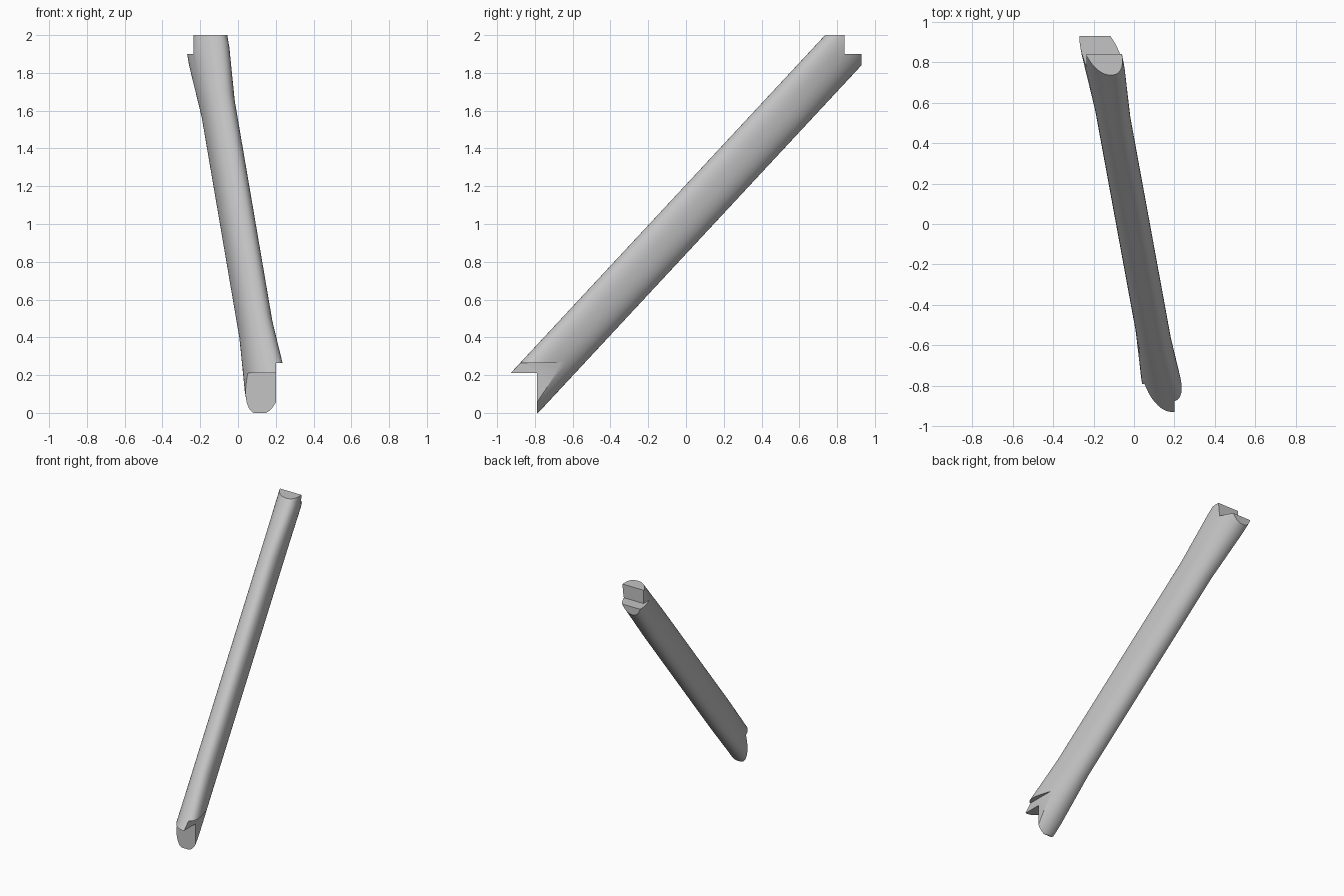
import bpy, bmesh, math
from mathutils import Vector

old = bpy.data.objects.get("Cube")
if old:
    bpy.data.objects.remove(old, do_unlink=True)

# One plain grey material
grey = bpy.data.materials.new("plain grey")
grey.use_nodes = True
colour = (0.55, 0.55, 0.55, 1)
grey.diffuse_color = colour
grey.node_tree.nodes["Principled BSDF"].inputs["Base Color"].default_value = colour

SIDES = 48
HALF_DEPTH, HALF_WIDTH, POWER = 0.125, 0.083, 2.3
ALONG = Vector((-0.125, 0.681, 0.732))   # run of the strut
ACROSS = Vector((0, -0.732, 0.681))      # towards its upper edge
CENTRE = Vector((-0.005, 0, 1.025))


def rounded(value):
    return math.copysign(abs(value) ** (2 / POWER), value)


def section(distance):
    """Leaning oval section that flares near both ends."""
    flare = min(1, max(0, (abs(distance) - 0.8) / 0.38))
    lean = 0.2 + 0.14 * flare
    width = HALF_WIDTH * (1 + 0.14 * flare)
    for i in range(SIDES):
        angle = math.tau * i / SIDES
        depth = HALF_DEPTH * rounded(math.sin(angle))
        side = Vector((width * rounded(math.cos(angle)) + lean * depth, 0, 0))
        yield CENTRE + ALONG * distance + ACROSS * depth + side


# Strut body, lofted past both ends
bm = bmesh.new()
stations = (-1.6, -1.18, -0.99, -0.8, -0.4, 0, 0.4, 0.8, 0.99, 1.18, 1.6)
rings = [[bm.verts.new(p) for p in section(d)] for d in stations]
for low, high in zip(rings, rings[1:]):
    for i in range(SIDES):
        j = (i + 1) % SIDES
        bm.faces.new((low[i], low[j], high[j], high[i]))
bm.faces.new(rings[0])
bm.faces.new(rings[-1])
bmesh.ops.recalc_face_normals(bm, faces=bm.faces[:])
mesh = bpy.data.meshes.new("notched_strut")
bm.to_mesh(mesh)
bm.free()
mesh.materials.append(grey)
strut = bpy.data.objects.new("notched_strut", mesh)
bpy.context.collection.objects.link(strut)
bpy.context.view_layer.objects.active = strut


def cut(x=(-3, 3), y=(-3, 3), z=(-3, 5)):
    """Remove a box-shaped region from the strut."""
    bpy.ops.mesh.primitive_cube_add(size=1)
    box = bpy.context.object
    box.name = "cutter"
    box.hide_render = True
    box.location = [(a + b) / 2 for a, b in (x, y, z)]
    box.scale = [b - a for a, b in (x, y, z)]
    bpy.context.view_layer.update()
    mod = strut.modifiers.new("notch", 'BOOLEAN')
    mod.operation = 'DIFFERENCE'
    mod.solver = 'EXACT'
    mod.object = box
    bpy.context.view_layer.objects.active = strut
    bpy.ops.object.modifier_apply(modifier=mod.name)
    bpy.data.objects.remove(box, do_unlink=True)


# Lower seat: level foot, front notch and side step
cut(z=(-3, 0))
cut(y=(-3, -0.79), z=(-2, 0.21))
cut(x=(0.2, 3), z=(-2.5, 0.265))

# Upper seat: level top, rear notch, rear face and side step
cut(z=(2, 5))
cut(y=(0.84, 3), z=(1.9, 4))
cut(y=(0.93, 3.5))
cut(x=(-3, -0.235), z=(1.9, 4.5))

# Smooth sides, sharp notches
bpy.ops.object.select_all(action='DESELECT')
strut.select_set(True)
bpy.context.view_layer.objects.active = strut
bpy.ops.object.shade_smooth_by_angle(angle=math.radians(30))
